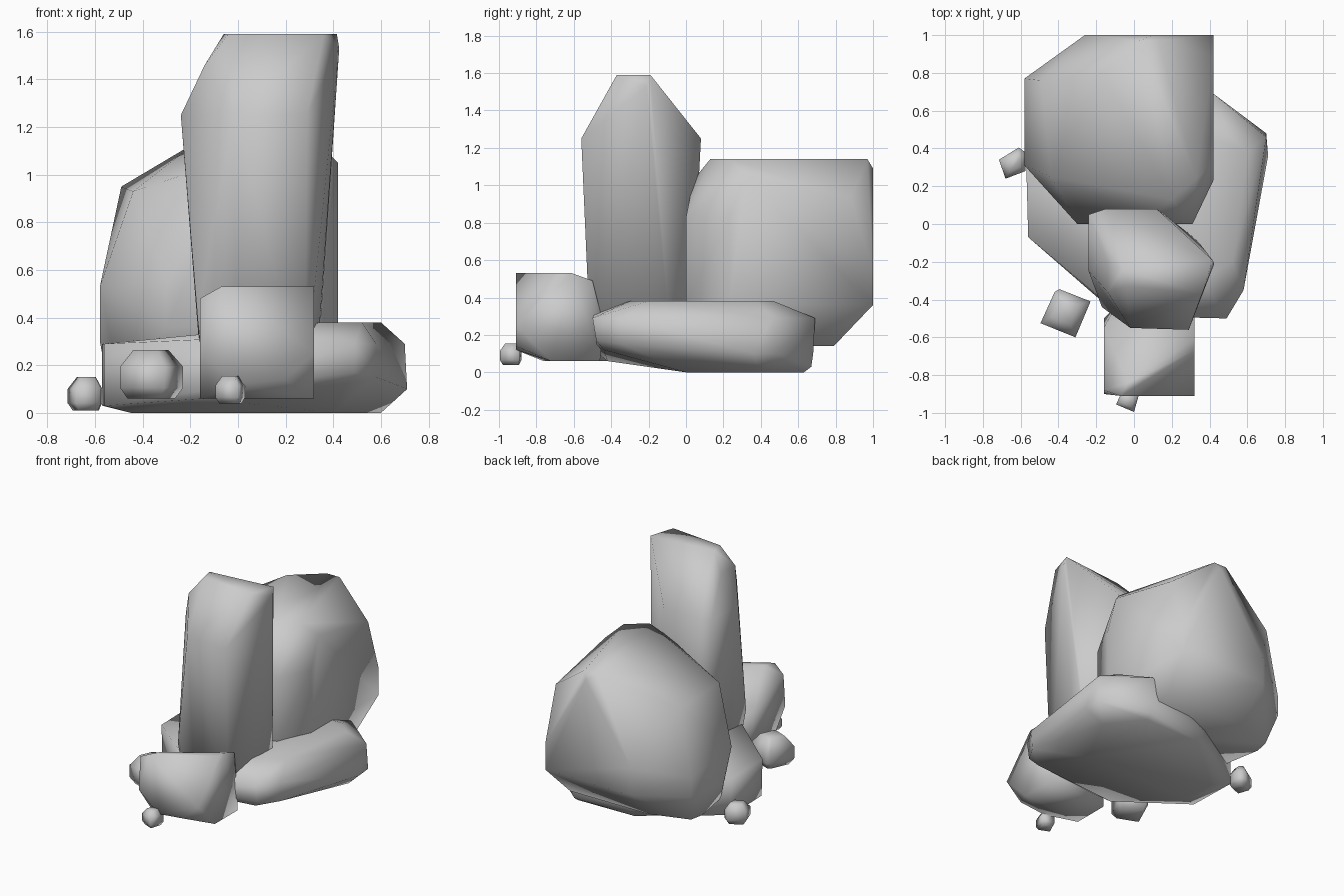
import bpy, bmesh
from mathutils import Vector


def rock(name, rings):
    """Smooth convex stone; rings = [(z, [(x, y), ...]), ...]; a point may carry its own z."""
    bm = bmesh.new()
    for z, pts in rings:
        for p in pts:
            bm.verts.new((p[0], p[1], p[2] if len(p) > 2 else z))
    res = bmesh.ops.convex_hull(bm, input=bm.verts[:])
    junk = {g for g in res["geom_interior"] + res["geom_unused"]
            if isinstance(g, bmesh.types.BMVert)}
    bmesh.ops.delete(bm, geom=list(junk), context='VERTS')
    bmesh.ops.recalc_face_normals(bm, faces=bm.faces[:])
    for f in bm.faces:
        f.smooth = True
    me = bpy.data.meshes.new(name)
    bm.to_mesh(me)
    bm.free()
    ob = bpy.data.objects.new(name, me)
    bpy.context.collection.objects.link(ob)
    return ob


def pebble(name, corners, z0, z1):
    """Chipped block: wide middle rings, narrower top and bottom."""
    c = sum((Vector(p) for p in corners), Vector((0, 0))) / len(corners)
    h = z1 - z0

    def shrink(k):
        return [tuple(c + (Vector(p) - c) * k) for p in corners]
    rock(name, [(z0, shrink(.75)), (z0 + h * .22, shrink(1)),
                (z0 + h * .65, shrink(1)), (z1, shrink(.55))])


# big rear boulder
rock("rear_boulder", [
    (1.14, [(.2, .13), (.33, .24), (.13, .97), (.03, .97), (-.17, .8)]),
    (1.05, [(.1, .04, 1.03), (.42, .32), (.1, 1, 1.09)]),
    (.93, [(-.49, .76, .95), (-.44, .25), (.42, .88)]),
    (.83, [(-.1, 0), (.31, 0), (.42, .23)]),
    (.55, [(-.58, .77, .48), (-.58, .31, .53), (-.26, 1), (.42, 1), (-.3, 0)]),
    (.36, [(-.58, .4, .3), (-.58, .77, .34), (-.26, 1), (.42, 1),
           (.42, .23), (.31, 0), (-.3, 0)]),
    (.14, [(.37, .79), (-.25, .79), (-.53, .7), (-.55, .6), (-.5, .32),
           (-.2, .12), (.3, .15)]),
])

# tall standing stone
rock("standing_stone", [
    (1.59, [(-.06, -.24), (-.04, -.33), (.36, -.37), (.415, -.19)]),
    (1.53, [(.425, -.21)]),
    (1.46, [(-.14, -.36), (-.14, -.2)]),
    (1.25, [(-.24, .05), (-.15, .08), (.12, .08), (.29, -.56),
            (-.02, -.55), (-.24, -.25)]),
    (.4, [(-.17, -.44)]),
    (.12, [(-.15, -.02), (-.1, .02), (.12, .02), (.33, -.08), (.325, -.22),
           (.28, -.51), (0, -.49), (-.14, -.4), (-.15, -.25)]),
])

# flat base slab
rock("base_slab", [
    (.38, [(.35, -.3), (.6, .38), (.5, .47), (.35, .47), (.52, -.2)]),
    (.29, [(-.57, .3), (-.56, -.07), (-.12, -.44, .31), (.1, -.49, .32),
           (.49, -.5), (.58, -.35), (.7, .46), (.42, .69), (.1, .6)]),
    (.1, [(.71, .36), (.70, .48), (.42, .68), (.49, -.48, .17), (.58, -.34, .15),
          (-.1, -.47), (.0, .65)]),
    (.03, [(-.57, .3), (-.56, -.06), (-.15, -.42, .06), (.45, -.44, .12),
           (.42, .67)]),
    (0, [(-.45, .25), (-.45, 0), (.4, 0), (.6, .4), (.42, .63), (-.02, .62)]),
])

# blocky front stone
rock("front_stone", [
    (.53, [(.32, -.67), (.32, -.61), (-.03, -.84), (-.07, -.91)]),
    (.48, [(-.16, -.88), (.32, -.5, .49), (-.16, -.55, .36)]),
    (.25, [(.32, -.91), (-.16, -.9), (.3, -.44), (-.1, -.44)]),
    (.06, [(0, -.91, .12), (.2, -.91, .14), (.32, -.72), (.32, -.46),
           (-.16, -.5), (-.16, -.76)]),
])

# scattered pebbles
pebble("pebble_left", [(-.715, .34), (-.61, .405), (-.57, .375), (-.575, .28), (-.68, .24)], .01, .15)
pebble("pebble_middle", [(-.495, -.525), (-.42, -.36), (-.395, -.345), (-.23, -.41), (-.31, -.6)], .06, .265)
pebble("pebble_front", [(-.095, -.955), (-.06, -.88), (.03, -.89), (0, -.995)], .04, .155)
